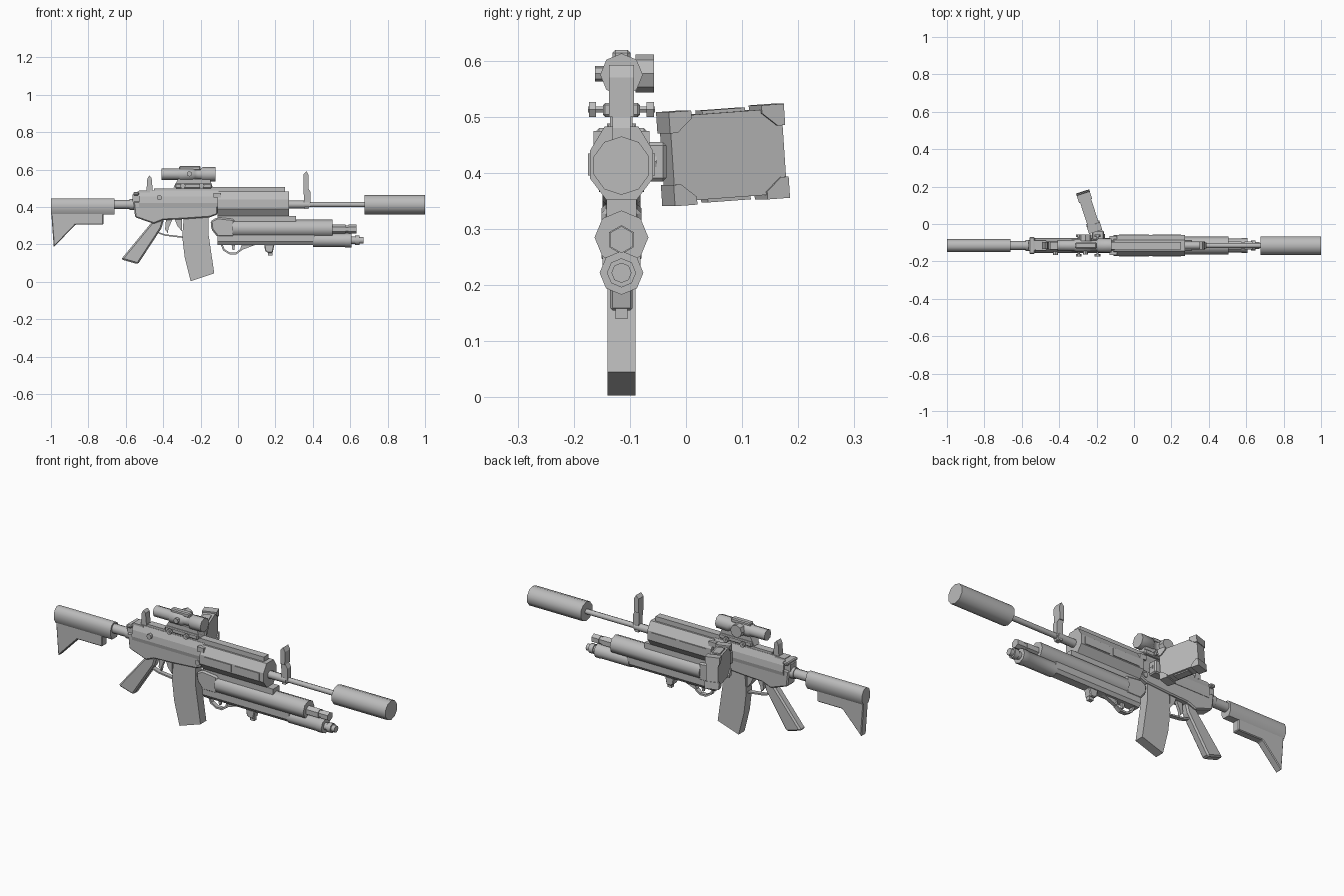
import bpy, bmesh, math
from mathutils import Matrix, Vector

if "Cube" in bpy.data.objects:
    bpy.data.objects.remove(bpy.data.objects["Cube"])

AXIS = -0.115  # y of the rifle's centre plane
grey = bpy.data.materials.new("gunmetal_grey")
grey.diffuse_color = (0.5, 0.5, 0.5, 1)
grey.use_nodes = True
grey.node_tree.nodes["Principled BSDF"].inputs["Base Color"].default_value = grey.diffuse_color


def finish(name, bm, smooth=False, bevel=0):
    bmesh.ops.recalc_face_normals(bm, faces=bm.faces)
    mesh = bpy.data.meshes.new(name)
    bm.to_mesh(mesh)
    bm.free()
    mesh.materials.append(grey)
    if smooth:
        mesh.shade_smooth()
        mesh.set_sharp_from_angle(angle=math.radians(50))
    ob = bpy.data.objects.new(name, mesh)
    bpy.context.collection.objects.link(ob)
    if bevel:
        m = ob.modifiers.new("chamfer", 'BEVEL')
        m.width, m.segments, m.limit_method = bevel, 1, 'ANGLE'
    return ob


def extrude(name, rings, smooth=False, bevel=0):
    """Skin a list of equal-length closed rings and cap both ends."""
    bm = bmesh.new()
    vs = [[bm.verts.new(p) for p in ring] for ring in rings]
    n = len(vs[0])
    for a, b in zip(vs, vs[1:]):
        for i in range(n):
            bm.faces.new((a[i], a[(i + 1) % n], b[(i + 1) % n], b[i]))
    bm.faces.new(vs[0])
    bm.faces.new(vs[-1])
    return finish(name, bm, smooth, bevel)


def plate(name, pts, half, y=AXIS, bevel=0):
    """Side outline (x, z) given a thickness across y."""
    return extrude(name, [[(x, y + s * half, z) for x, z in pts] for s in (-1, 1)], bevel=bevel)


def box(name, x0, x1, y0, y1, z0, z1, bevel=0):
    return plate(name, [(x0, z0), (x1, z0), (x1, z1), (x0, z1)], (y1 - y0) / 2, (y0 + y1) / 2, bevel)


def section(name, x0, x1, half_pts, smooth=False):
    """Mirrored cross-section (y offset, z) extruded along x."""
    pts = half_pts + [(-y, z) for y, z in reversed(half_pts)]
    return extrude(name, [[(x, AXIS + y, z) for y, z in pts] for x in (x0, x1)], smooth)


def tube(name, steps, z, n=8, y=AXIS, smooth=True):
    """Turned part along x from (x, radius) steps."""
    return extrude(name, [[(x, y + r * math.sin(math.tau * i / n), z + r * math.cos(math.tau * i / n))
                           for i in range(n)] for x, r in steps], smooth)


def knob(name, x, z, y0, y1, r, n=8):
    """Round part along y."""
    return extrude(name, [[(x + r * math.cos(math.tau * i / n), y, z + r * math.sin(math.tau * i / n))
                           for i in range(n)] for y in (y0, y1)])


def strap(name, path, thick, half):
    """Thin bent strip following an (x, z) path."""
    out, inn = [], []
    for i, p in enumerate(path):
        d = Vector(path[min(i + 1, len(path) - 1)]) - Vector(path[max(i - 1, 0)])
        nrm = Vector((-d.y, d.x)).normalized() * thick / 2
        out.append((p[0] + nrm.x, p[1] + nrm.y))
        inn.append((p[0] - nrm.x, p[1] - nrm.y))
    bm = bmesh.new()
    rows = [[bm.verts.new((q[0], AXIS + s * half, q[1])) for q, s in
             ((a, -1), (a, 1), (b, 1), (b, -1))] for a, b in zip(out, inn)]
    for r0, r1 in zip(rows, rows[1:]):
        for i in range(4):
            bm.faces.new((r0[i], r0[(i + 1) % 4], r1[(i + 1) % 4], r1[i]))
    bm.faces.new(rows[0])
    bm.faces.new(rows[-1])
    return finish(name, bm)


# Barrel and suppressor
tube("barrel", [(0.25, .021), (0.38, .021), (0.38, .014), (0.69, .014)], 0.413)
tube("suppressor", [(0.677, .052), (1.0, .052)], 0.413, 10)

# Handguard: faceted shell, side panels, collar and top rail
section("handguard", -0.11, 0.273, [(.027, .352), (.056, .39), (.056, .44), (.03, .483)])
box("handguard_collar", -0.13, -0.09, AXIS - .05, AXIS + .05, .45, .475)
for s in (-1, 1):
    c = AXIS + s * .056
    for x0, x1 in ((-.08, .08), (.1, .25)):
        box("handguard_panel", x0, x1, c - .004, c + .004, .395, .435)
box("top_rail", -0.29, 0.25, AXIS - .02, AXIS + .02, .478, .508)
box("rear_rail", -0.45, -0.28, AXIS - .02, AXIS + .02, .478, .5)

# Receiver: wide lower body and narrower chamfered upper
plate("lower_receiver", [(-.56, .43), (-.55, .345), (-.45, .31), (-.40, .33), (-.29, .335), (-.15, .345),
                         (-.11, .36), (-.11, .43)], .034, bevel=.006)
section("upper_receiver", -0.53, -0.105, [(.036, .40), (.04, .42), (.036, .455), (.022, .488)])
plate("receiver_tail", [(-.565, .41), (-.565, .465), (-.525, .488), (-.47, .488), (-.47, .40)], .026)
box("charging_handle", -.56, -.53, AXIS - .045, AXIS + .045, .462, .48, .005)
knob("forward_assist", -.42, .45, AXIS - .05, AXIS - .03, .014)
knob("receiver_pin", -.136, .38, AXIS - .04, AXIS + .04, .014)

# Grip, trigger and magazine
plate("grip", [(-.46, .32), (-.625, .12), (-.535, .094), (-.41, .285), (-.395, .335)], .023, bevel=.008)
strap("trigger_guard", [(-.425, .262), (-.39, .25), (-.29, .238)], .008, .012)
plate("trigger", [(-.385, .335), (-.39, .28), (-.375, .26), (-.372, .285), (-.35, .335)], .008)
plate("magazine_well", [(-.30, .34), (-.30, .27), (-.325, .30), (-.34, .34)], .022)
plate("magazine", [(-.29, .35), (-.298, .24), (-.285, .13), (-.253, .003), (-.127, .045),
                   (-.157, .25), (-.157, .35)], .025)

# Stock
tube("buffer_tube", [(-.68, .025), (-.58, .025), (-.58, .03), (-.55, .03)], 0.413, 10)
section("stock_body", -1.0, -0.66, [(.02, .36), (.034, .385), (.034, .415), (.025, .437), (.01, .446)], True)
plate("stock_heel", [(-1.0, .39), (-.985, .185), (-.87, .305), (-.72, .305), (-.72, .39)], .021, bevel=.004)

# Iron sights
plate("rear_sight", [(-.49, .48), (-.485, .55), (-.475, .568), (-.462, .555), (-.455, .48)], .018)
plate("front_sight", [(.35, .50), (.35, .575), (.366, .592), (.378, .57), (.376, .50)], .022)
plate("front_sight_post", [(.355, .39), (.35, .50), (.376, .50), (.388, .48), (.388, .41), (.375, .39)], .016)

# Optic: stepped body, mount, side turret and clamp screws
tube("scope_body", [(-.41, .03), (-.32, .03), (-.31, .036), (-.24, .036), (-.23, .028), (-.20, .028),
                    (-.19, .038), (-.12, .038)], 0.575)
box("scope_top_cap", -.315, -.20, AXIS - .016, AXIS + .016, .595, .619, .005)
knob("scope_turret", -.26, .577, AXIS + .025, AXIS + .058, .034)
knob("scope_dial", -.26, .577, AXIS - .047, AXIS - .025, .014)
plate("scope_mount", [(-.345, .505), (-.32, .55), (-.15, .55), (-.135, .505)], .022)
box("scope_clamp", -.335, -.14, AXIS - .033, AXIS + .033, .50, .525, .004)
for x in (-.295, -.195):
    knob("clamp_shaft", x, .513, AXIS - .06, AXIS + .06, .006, 6)
    for s in (-1, 1):
        knob("clamp_nut", x, .513, AXIS + s * .045, AXIS + s * .058, .015, 6)

# Underbarrel unit: mount, twin tubes and rear block
box("underbarrel_mount", -.11, .31, AXIS - .027, AXIS + .027, .315, .353)
tube("upper_tube", [(-.03, .048), (.505, .048)], .285, 8)
tube("upper_nozzle", [(.50, .026), (.575, .026), (.575, .02), (.59, .02), (.59, .024), (.633, .024)], .281, 6)
section("lower_body", -.11, .41, [(.022, .198), (.034, .215), (.034, .255), (.025, .29)])
tube("lower_tube", [(.40, .037), (.57, .037), (.575, .039), (.607, .039), (.607, .02), (.625, .02),
                    (.625, .026), (.65, .026), (.65, .018), (.67, .018)], .222, 8)
plate("underbarrel_block", [(-.147, .325), (-.11, .345), (-.02, .335), (-.02, .24), (-.11, .24),
                            (-.142, .28)], .036, bevel=.008)
strap("underbarrel_guard", [(-.09, .205), (-.075, .17), (-.045, .152), (-.01, .152), (.015, .17), (.025, .2)],
      .01, .011)
plate("underbarrel_trigger", [(-.035, .205), (-.03, .17), (-.02, .17), (-.015, .205)], .006)
plate("guard_web", [(.02, .17), (.10, .20), (.02, .20)], .01)
plate("hand_stop", [(.14, .20), (.145, .165), (.16, .155), (.185, .155), (.195, .20)], .02, bevel=.004)
box("hand_stop_foot", .16, .185, AXIS - .011, AXIS + .011, .14, .16)

# Side unit: hinge and a tilted slab with bumper corners
hinge = box("hinge_arm", -.225, -.16, -.085, -.035, .385, .455, .006)
knob("hinge_base", -.19, .42, AXIS + .02, AXIS + .062, .034)
frame = (Matrix.Translation((-.24, .066, .432)) @ Matrix.Rotation(math.radians(18), 4, 'Z')
         @ Matrix.Rotation(math.radians(4), 4, 'X'))
slab = plate("side_slab", [(-.031, -.076), (.031, -.076), (.031, .076), (-.031, .076)], .105, 0)
slab.matrix_world = frame
for sy in (-1, 1):
    for sz in (-1, 1):
        pts = [(.108, .084), (.066, .084), (.066, .07), (.094, .046), (.108, .046)]
        corner = extrude("slab_corner", [[(x, sy * a, sz * b) for a, b in pts] for x in (-.037, .037)])
        corner.matrix_world = frame
    rib = box("slab_rib", -.02, .02, -.04, .04, sy * .078 - .004, sy * .078 + .004)
    rib.matrix_world = frame
